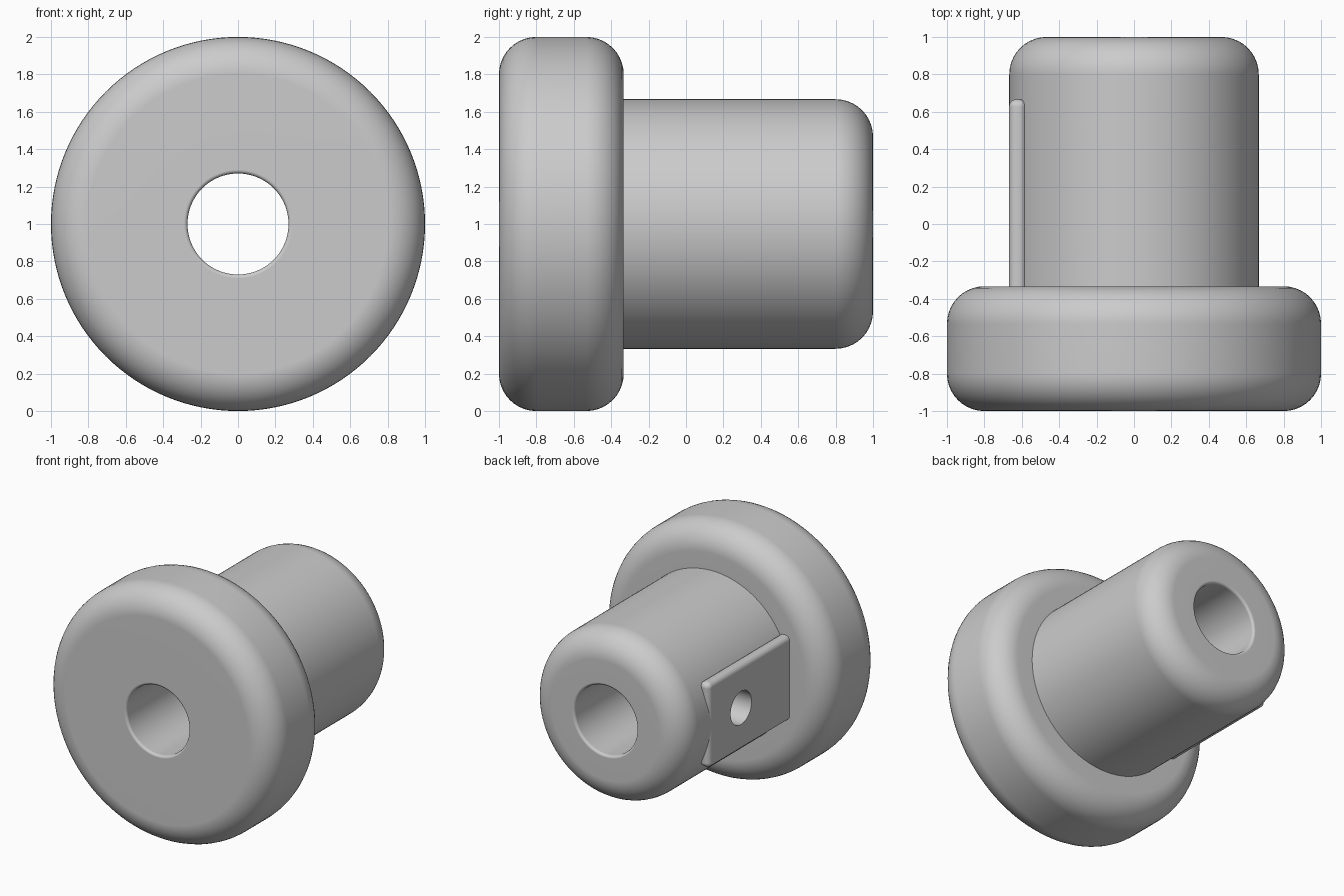
import bpy, bmesh
from math import sin, cos, pi, radians
from mathutils import Matrix, Vector

cube = bpy.data.objects.get("Cube")
if cube:
    bpy.data.objects.remove(cube, do_unlink=True)

GREY = (0.6, 0.6, 0.6, 1.0)
metal = bpy.data.materials.new("plain grey")
metal.diffuse_color = GREY
metal.use_nodes = True
metal.node_tree.nodes["Principled BSDF"].inputs["Base Color"].default_value = GREY

AXIS_Z = 1.0
FLANGE_R, SHANK_R, BORE_R = 1.0, 0.667, 0.27
FLANGE_BACK = -0.333


def make_object(name, bm):
    bmesh.ops.recalc_face_normals(bm, faces=bm.faces[:])
    mesh = bpy.data.meshes.new(name)
    bm.to_mesh(mesh)
    bm.free()
    mesh.materials.append(metal)
    obj = bpy.data.objects.new(name, mesh)
    bpy.context.collection.objects.link(obj)
    return obj


def fillet(r, y, radius, start, steps=10):
    """Quarter arc around (r, y), from the start angle, in degrees."""
    return [(r + radius * cos(a), y + radius * sin(a))
            for a in (radians(start + 90 * i / steps) for i in range(steps + 1))]


def lathe(name, profile, segments=128):
    """Closed (radius, y) profile turned around the y axis."""
    bm = bmesh.new()
    rings = []
    for i in range(segments):
        a = 2 * pi * i / segments
        rings.append([bm.verts.new((r * cos(a), y, AXIS_Z + r * sin(a)))
                      for r, y in profile])
    n = len(profile)
    for i, ring in enumerate(rings):
        after = rings[(i + 1) % segments]
        for j in range(n):
            k = (j + 1) % n
            bm.faces.new((ring[j], ring[k], after[k], after[j]))
    return make_object(name, bm)


# Flanged bushing with rounded rims and a through bore
big, small = 0.2, 0.02
profile = (
    fillet(FLANGE_R - big, -1 + big, big, -90)
    + fillet(FLANGE_R - big, FLANGE_BACK - big, big, 0)
    + [(SHANK_R, FLANGE_BACK)]
    + fillet(SHANK_R - big, 1 - big, big, 0)
    + fillet(BORE_R + small, 1 - small, small, 90, 5)
    + fillet(BORE_R + small, -1 + small, small, 180, 5)
)
bushing = lathe("flanged_bushing", profile)

# Flat pad on the side of the shank, its front end buried in the flange
low, high = Vector((-0.668, -0.45, 0.667)), Vector((-0.575, 0.667, 1.333))
bm = bmesh.new()
bmesh.ops.create_cube(bm, size=1, matrix=Matrix.Translation((low + high) / 2)
                      @ Matrix.Diagonal((*(high - low), 1)))
bmesh.ops.bevel(bm, geom=bm.edges[:], offset=0.04, segments=6,
                profile=0.5, affect='EDGES')
pad = make_object("side_pad", bm)

# Cross hole from the pad into the bore
bm = bmesh.new()
bmesh.ops.create_cone(bm, cap_ends=True, segments=48, radius1=0.13, radius2=0.13,
                      depth=0.7, matrix=Matrix.Translation((-0.45, 0.27, AXIS_Z))
                      @ Matrix.Rotation(pi / 2, 4, 'Y'))
cutter = make_object("cross_hole_cutter", bm)
cutter.hide_render = True

for part in (bushing, pad):
    cut = part.modifiers.new("cross hole", 'BOOLEAN')
    cut.operation = 'DIFFERENCE'
    cut.solver = 'EXACT'
    cut.object = cutter
    bpy.ops.object.select_all(action='DESELECT')
    part.select_set(True)
    bpy.context.view_layer.objects.active = part
    bpy.ops.object.modifier_apply(modifier=cut.name)
    bpy.ops.object.shade_smooth_by_angle(angle=radians(30))
    weighted = part.modifiers.new("flat face normals", 'WEIGHTED_NORMAL')
    weighted.keep_sharp = True

bpy.data.objects.remove(cutter, do_unlink=True)
